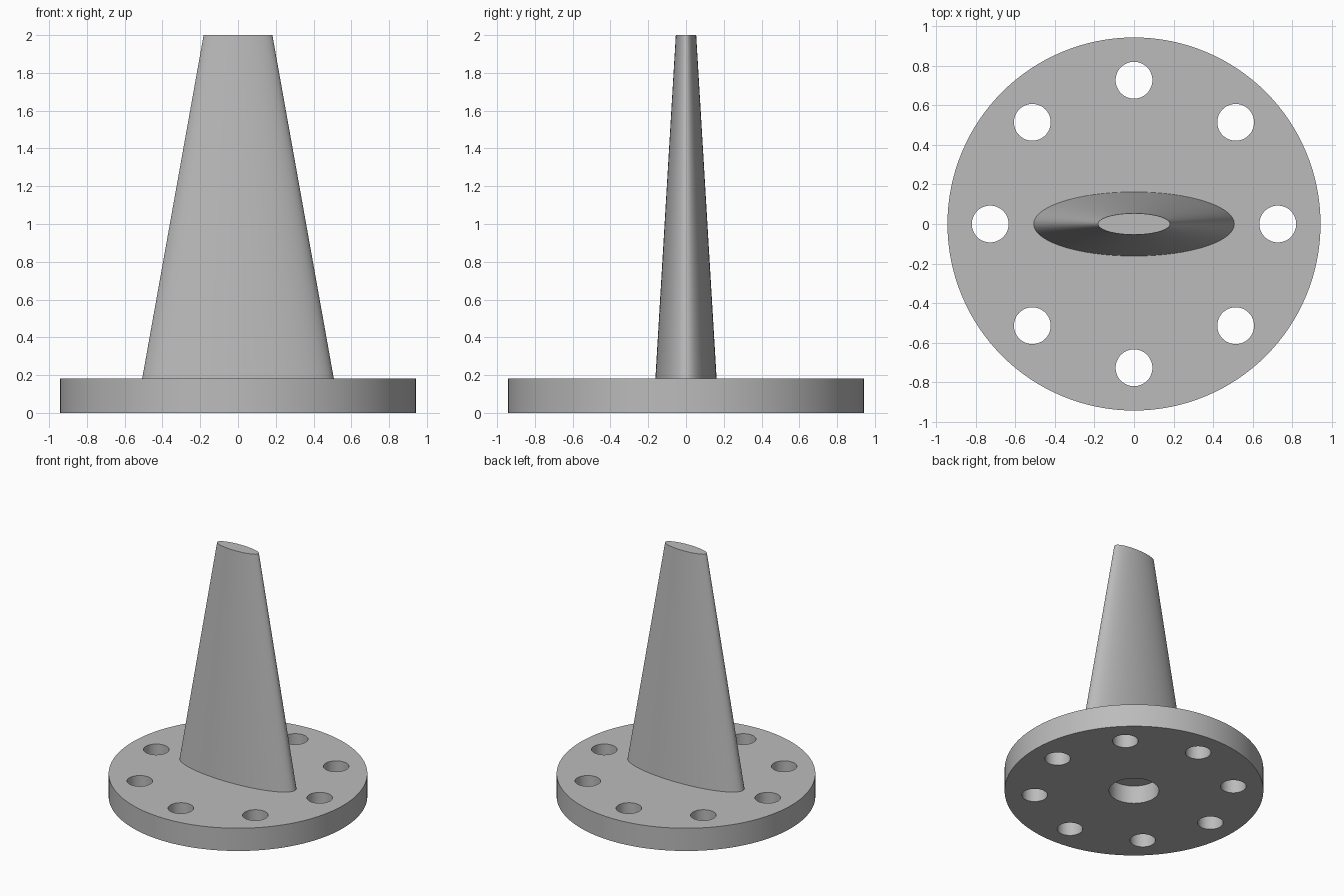
import bpy
import bmesh
from math import cos, sin, pi, radians

cube = bpy.data.objects.get("Cube")
if cube:
    bpy.data.objects.remove(cube, do_unlink=True)

# Single grey metal finish
metal = bpy.data.materials.new("grey metal")
metal.use_nodes = True
grey = (0.5, 0.5, 0.5, 1)
metal.diffuse_color = grey
metal.node_tree.nodes["Principled BSDF"].inputs["Base Color"].default_value = grey

DISC_RADIUS, DISC_TOP = 0.943, 0.183
BOLT_CIRCLE, BOLT_RADIUS, BOLT_COUNT = 0.727, 0.093, 8
RECESS_RADIUS, RECESS_DEPTH = 0.182, 0.145


def add_frustum(name, low, high, z0, z1, sides, at=(0, 0)):
    """Closed elliptical frustum; low and high are (x, y) half-widths."""
    bm = bmesh.new()
    rings = []
    for (rx, ry), z in ((low, z0), (high, z1)):
        angles = [2 * pi * i / sides for i in range(sides)]
        rings.append([bm.verts.new((at[0] + rx * cos(a), at[1] + ry * sin(a), z))
                      for a in angles])
    bottom, top = rings
    bm.faces.new(bottom[::-1])
    bm.faces.new(top)
    for i in range(sides):
        j = (i + 1) % sides
        bm.faces.new((bottom[i], bottom[j], top[j], top[i]))
    mesh = bpy.data.meshes.new(name)
    bm.to_mesh(mesh)
    bm.free()
    mesh.materials.append(metal)
    obj = bpy.data.objects.new(name, mesh)
    bpy.context.collection.objects.link(obj)
    return obj


def activate(obj):
    bpy.ops.object.select_all(action="DESELECT")
    obj.select_set(True)
    bpy.context.view_layer.objects.active = obj


def drill(target, radius, z0, z1, sides, at=(0, 0)):
    """Cut a round hole and discard the cutter."""
    cutter = add_frustum("hole_cutter", (radius, radius), (radius, radius), z0, z1, sides, at)
    cutter.hide_render = True
    activate(target)
    cut = target.modifiers.new("hole", "BOOLEAN")
    cut.operation, cut.solver, cut.object = "DIFFERENCE", "EXACT", cutter
    bpy.ops.object.modifier_apply(modifier=cut.name)
    bpy.data.objects.remove(cutter, do_unlink=True)


# Flange disc with a ring of bolt holes and a blind recess underneath
flange = add_frustum("flange", (DISC_RADIUS,) * 2, (DISC_RADIUS,) * 2, 0, DISC_TOP, 128)
for k in range(BOLT_COUNT):
    a = 2 * pi * k / BOLT_COUNT
    drill(flange, BOLT_RADIUS, -0.1, DISC_TOP + 0.1, 48,
          (BOLT_CIRCLE * cos(a), BOLT_CIRCLE * sin(a)))
drill(flange, RECESS_RADIUS, -0.1, RECESS_DEPTH, 64)

# Tapered elliptical post
post = add_frustum("post", (0.507, 0.162), (0.182, 0.054), DISC_TOP, 2, 128)

for obj in (flange, post):
    activate(obj)
    bpy.ops.object.shade_smooth_by_angle(angle=radians(30))
